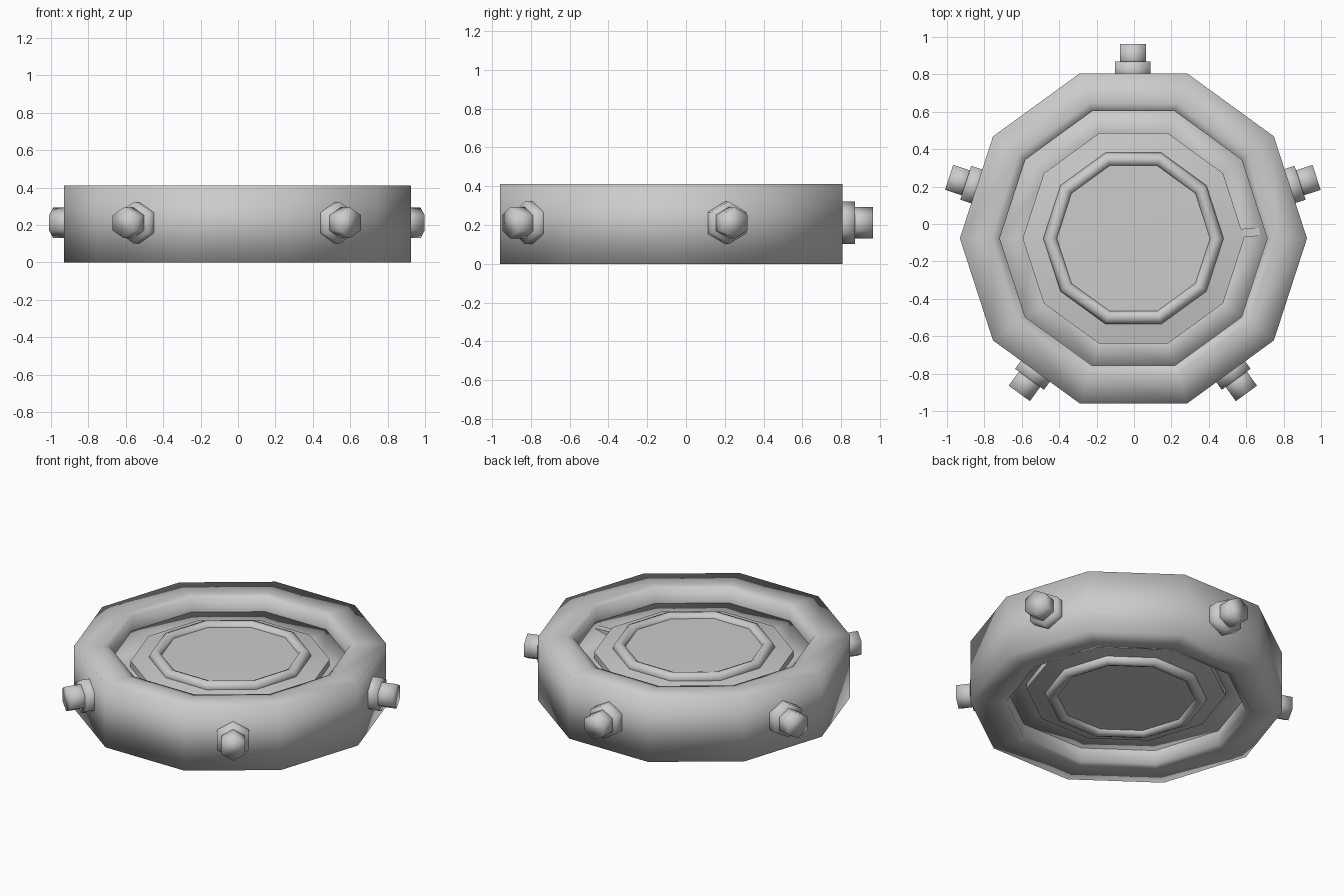
import bpy, bmesh, math
from mathutils import Matrix, Vector

if "Cube" in bpy.data.objects:
    bpy.data.objects.remove(bpy.data.objects["Cube"])

CX, CY = -0.003, -0.077   # wheel centre
MID = 0.206               # half of the wheel width
SIDES = 10


def finish(name, bm, angle=None):
    """Turn a bmesh into a shaded object; no angle means fully smooth."""
    bmesh.ops.recalc_face_normals(bm, faces=bm.faces[:])
    me = bpy.data.meshes.new(name)
    bm.to_mesh(me)
    bm.free()
    ob = bpy.data.objects.new(name, me)
    bpy.context.collection.objects.link(ob)
    bpy.ops.object.select_all(action='DESELECT')
    ob.select_set(True)
    bpy.context.view_layer.objects.active = ob
    if angle is None:
        bpy.ops.object.shade_smooth()
    else:
        bpy.ops.object.shade_smooth_by_angle(angle=math.radians(angle))
    return ob


def lathe(name, profile, closed=False, angle=None):
    """Spin (radius, height from mid-plane) points around the axle; radius 0 is a pole."""
    bm = bmesh.new()
    rings = []
    for r, h in profile:
        n = SIDES if r > 0 else 1
        rings.append([bm.verts.new((CX + r * math.cos(2 * math.pi * i / SIDES),
                                    CY + r * math.sin(2 * math.pi * i / SIDES),
                                    MID + h)) for i in range(n)])
    pairs = list(zip(rings, rings[1:]))
    if closed:
        pairs.append((rings[-1], rings[0]))
    for a, b in pairs:
        for i in range(SIDES):
            j = (i + 1) % SIDES
            vs = [a[i % len(a)], a[j % len(a)], b[j % len(b)], b[i % len(b)]]
            bm.faces.new(list(dict.fromkeys(vs)))
    return finish(name, bm, angle)


def mirrored(half):
    """Add the lower half of a profile that is symmetric about the mid-plane."""
    return half + [(r, -h) for r, h in reversed(half)]


# tyre with broad flat lips and an inner wall dropping to the dish
lathe("tyre", mirrored([(0.715, 0.09), (0.715, 0.198), (0.76, MID), (0.928, MID)]))

# dished rim, with a raised hub standing in it
lathe("rim", mirrored([(0.56, 0.055), (0.716, 0.105)]))
lathe("hub", mirrored([(0.44, 0.132), (0.592, 0.105), (0.592, 0.04)]), angle=40)

# raised trim rings and caps on both faces
for side, s in (("top", 1), ("bottom", -1)):
    ring = [(0.444 + 0.038 * math.cos(a), s * (0.13 + 0.038 * math.sin(a)))
            for a in (k * math.pi / 4 for k in range(8))]
    lathe("trim_ring_" + side, ring, closed=True)
    lathe("cap_" + side, [(0, s * 0.145), (0.43, s * 0.138)])

# hexagonal studs around the tread: wide base and narrow tip, corner pointing up
centre = Vector((-0.006, -0.07, MID + 0.005))
up = Vector((0, 0, 1))
for k in range(5):
    a = math.radians(90 + 72 * k)
    d = Vector((math.cos(a), math.sin(a), 0))
    axes = Matrix((d.cross(up), up, d)).transposed().to_4x4()
    bm = bmesh.new()
    for radius, start, end in ((0.11, 0.84, 0.94), (0.081, 0.90, 1.033)):
        pos = Matrix.Translation(centre + d * (start + end) / 2)
        bmesh.ops.create_cone(bm, cap_ends=True, segments=6, radius1=radius, radius2=radius,
                              depth=end - start, matrix=pos @ axes)
    finish("stud_%d" % (k + 1), bm)

# small air valve in the dish
bm = bmesh.new()
bmesh.ops.create_cube(bm, size=1, matrix=Matrix.Translation((0.62, -0.045, 0.275))
                      @ Matrix.Rotation(math.radians(5), 4, 'Z')
                      @ Matrix.Diagonal((0.1, 0.045, 0.06, 1)))
finish("valve", bm, 30)
